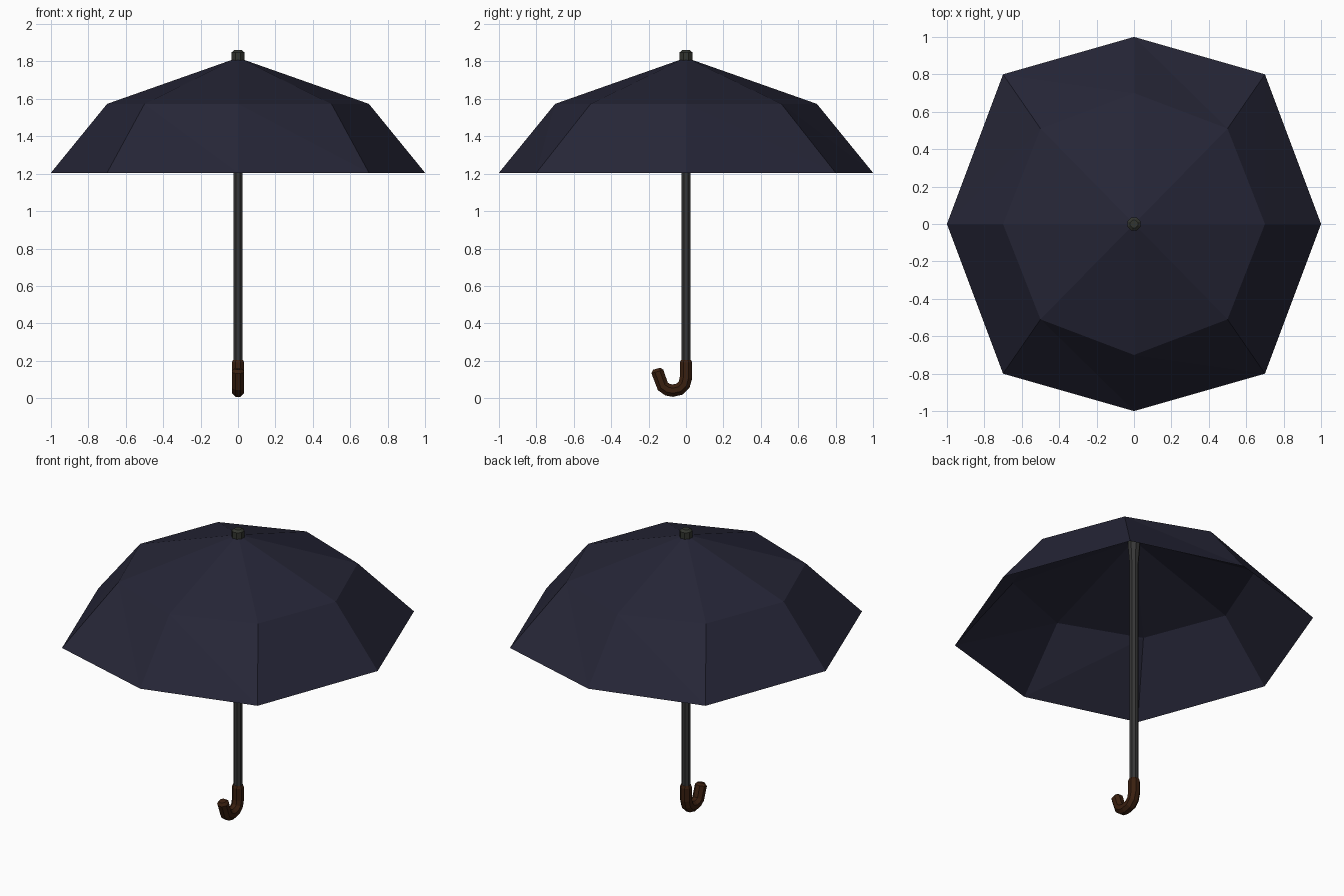
import bpy, math
from mathutils import Vector

if "Cube" in bpy.data.objects:
    bpy.data.objects.remove(bpy.data.objects["Cube"])


def material(name, rgb):
    m = bpy.data.materials.new(name)
    m.diffuse_color = (*rgb, 1)
    m.use_nodes = True
    m.node_tree.nodes["Principled BSDF"].inputs["Base Color"].default_value = m.diffuse_color
    return m


NAVY = material("navy fabric", (0.019, 0.019, 0.038))
STEEL = material("dark grey metal", (0.037, 0.037, 0.037))
CAP = material("cap grey", (0.032, 0.035, 0.028))
WOOD = material("brown wood", (0.042, 0.014, 0.005))


def make(name, verts, faces, mat):
    me = bpy.data.meshes.new(name)
    me.from_pydata(verts, [], faces)
    me.materials.append(mat)
    ob = bpy.data.objects.new(name, me)
    bpy.context.collection.objects.link(ob)
    return ob


def tube(name, path, radii, mat, sides=8):
    """Capped tube along a path of (y, z) points in the x = 0 plane, running upward."""
    pts = [Vector((0, y, z)) for y, z in path]
    verts, faces = [], []
    for i, p in enumerate(pts):
        t = Vector()
        if i > 0:
            t += (p - pts[i - 1]).normalized()
        if i < len(pts) - 1:
            t += (pts[i + 1] - p).normalized()
        t.normalize()
        side = Vector((1, 0, 0))
        up = t.cross(side)
        for k in range(sides):
            a = 2 * math.pi * (k + 0.5) / sides
            verts.append(p + radii[i] * (side * math.cos(a) + up * math.sin(a)))
    for i in range(len(pts) - 1):
        for k in range(sides):
            n = (k + 1) % sides
            a, b = i * sides, (i + 1) * sides
            faces.append((a + k, a + n, b + n, b + k))
    faces.append(tuple(reversed(range(sides))))
    faces.append(tuple(range(len(verts) - sides, len(verts))))
    return make(name, verts, faces, mat)


# canopy: eight panels, apex, middle ring and rim
def ring(straight, dx, dy, z):
    return [(straight, 0, z), (dx, dy, z), (0, straight, z), (-dx, dy, z),
            (-straight, 0, z), (-dx, -dy, z), (0, -straight, z), (dx, -dy, z)]


verts = [(0, 0, 1.82)] + ring(0.7, 0.5, 0.51, 1.573) + ring(1.0, 0.7, 0.8, 1.205)
faces = []
for k in range(8):
    n = (k + 1) % 8
    faces.append((0, 1 + k, 1 + n))
    # each lower panel is split into two triangles
    faces += [(1 + k, 9 + k, 9 + n), (1 + k, 9 + n, 1 + n)]
make("canopy", verts, faces, NAVY)

# shaft
tube("shaft", [(0, 0.17), (0, 1.81)], [0.027, 0.027], STEEL)

# top cap, and the collar tapering into the shaft beneath the canopy
tube("top_cap", [(0, 1.79), (0, 1.848), (0, 1.86)], [0.038, 0.038, 0.022], CAP)
tube("collar", [(0, 1.66), (0, 1.79)], [0.027, 0.038], STEEL)

# hooked handle
hook = [(-0.157, 0.157), (-0.153, 0.142), (-0.124, 0.063), (-0.098, 0.045),
        (-0.070, 0.040), (-0.035, 0.048), (-0.010, 0.072), (0, 0.11),
        (0, 0.19), (0, 0.205)]
tube("handle", hook, [0.022] + [0.036] * 8 + [0.029], WOOD)
